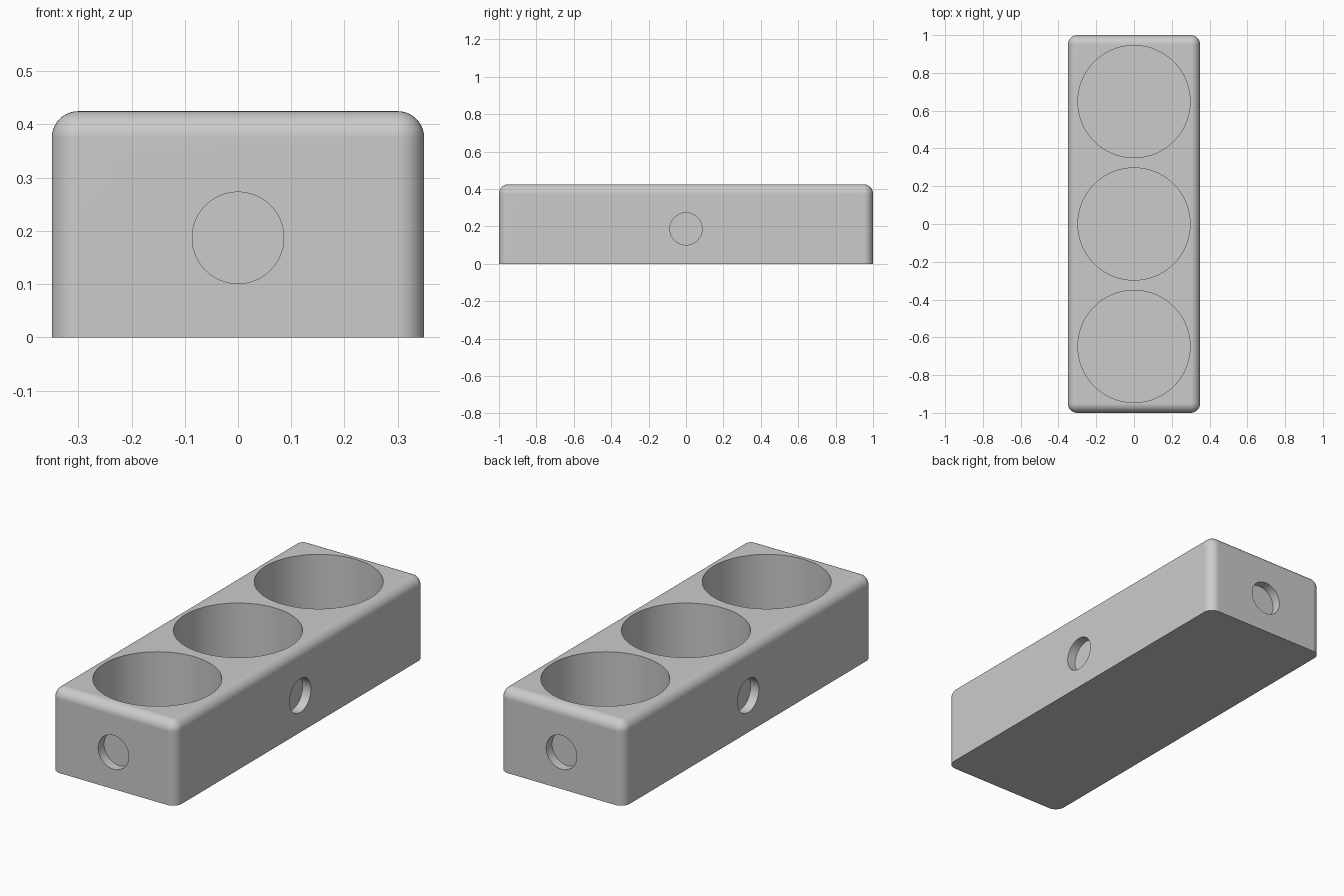
import bpy, bmesh, math
from mathutils import Matrix, Vector

cube = bpy.data.objects.get("Cube")
if cube:
    bpy.data.objects.remove(cube, do_unlink=True)

WIDTH, LENGTH, HEIGHT = 0.70, 2.0, 0.425
FILLET = 0.05
WELL_R, WELL_PITCH, FLOOR = 0.297, 0.648, 0.05
POCKET_R, POCKET_Z, POCKET_DEPTH = 0.086, 0.187, 0.047

grey = bpy.data.materials.new("light grey")
grey.use_nodes = True
colour = (0.6, 0.6, 0.6, 1)
grey.diffuse_color = colour
grey.node_tree.nodes["Principled BSDF"].inputs["Base Color"].default_value = colour


def make_object(name, bm):
    mesh = bpy.data.meshes.new(name)
    bm.to_mesh(mesh)
    bm.free()
    mesh.materials.append(grey)
    obj = bpy.data.objects.new(name, mesh)
    bpy.context.collection.objects.link(obj)
    return obj


def add_cylinder(bm, radius, depth, centre, axis, sides):
    turn = Vector((0, 0, 1)).rotation_difference(Vector(axis)).to_matrix().to_4x4()
    bmesh.ops.create_cone(bm, cap_ends=True, segments=sides, radius1=radius,
                          radius2=radius, depth=depth,
                          matrix=Matrix.Translation(centre) @ turn)


# Block with every edge rounded except around the base
bm = bmesh.new()
bmesh.ops.create_cube(bm, size=1, matrix=Matrix.Translation((0, 0, HEIGHT / 2))
                      @ Matrix.Diagonal((WIDTH, LENGTH, HEIGHT, 1)))
upper = [e for e in bm.edges if any(v.co.z > 0.1 for v in e.verts)]
bmesh.ops.bevel(bm, geom=upper, offset=FILLET, offset_type='OFFSET',
                segments=10, profile=0.5, affect='EDGES')
block = make_object("holder_block", bm)

# Three round wells in the top
bm = bmesh.new()
well_top = HEIGHT + 0.1
for i in (-1, 0, 1):
    add_cylinder(bm, WELL_R, well_top - FLOOR,
                 (0, i * WELL_PITCH, (well_top + FLOOR) / 2), (0, 0, 1), 96)

# One shallow pocket in the middle of each side
for nx, ny in ((1, 0), (-1, 0), (0, 1), (0, -1)):
    axis = Vector((nx, ny, 0))
    centre = Vector((nx * WIDTH / 2, ny * LENGTH / 2, POCKET_Z))
    add_cylinder(bm, POCKET_R, POCKET_DEPTH * 2, centre, axis, 64)
cutter = make_object("well_and_pocket_cutter", bm)
cutter.hide_render = True

# Cut the block, then discard the cutter
cut = block.modifiers.new("cut", 'BOOLEAN')
cut.operation = 'DIFFERENCE'
cut.solver = 'EXACT'
cut.object = cutter
bpy.ops.object.select_all(action='DESELECT')
block.select_set(True)
bpy.context.view_layer.objects.active = block
bpy.ops.object.modifier_apply(modifier=cut.name)
bpy.data.objects.remove(cutter, do_unlink=True)

# Smooth fillets and bores, flat large faces
bpy.ops.object.shade_smooth_by_angle(angle=math.radians(30))
weighted = block.modifiers.new("weighted normals", 'WEIGHTED_NORMAL')
weighted.keep_sharp = True
